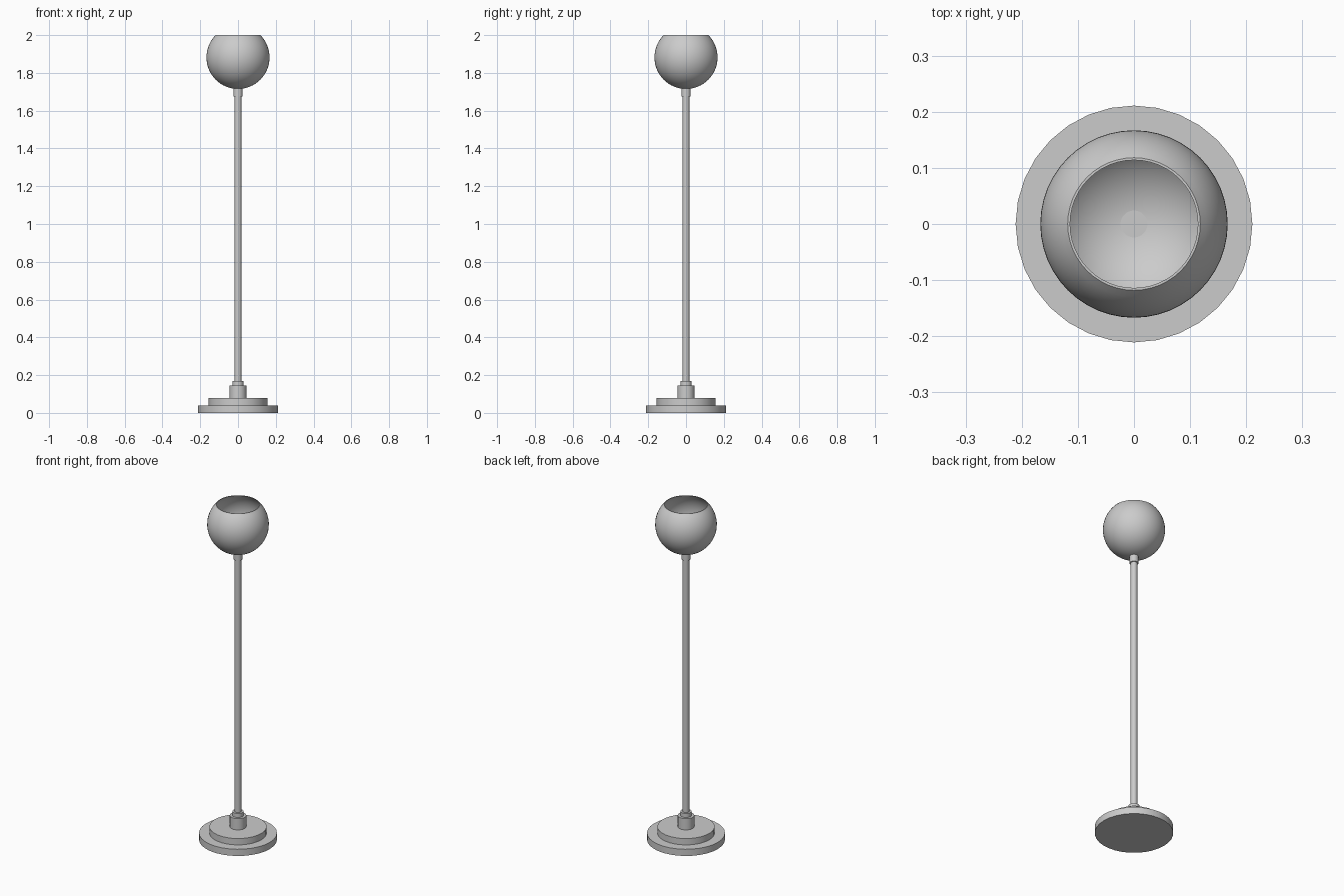
import bpy, math

if "Cube" in bpy.data.objects:
    bpy.data.objects.remove(bpy.data.objects["Cube"])


def smooth(obj):
    bpy.ops.object.select_all(action='DESELECT')
    obj.select_set(True)
    bpy.context.view_layer.objects.active = obj
    bpy.ops.object.shade_smooth_by_angle(angle=math.radians(30))


def disc(name, radius, z0, z1, sides=32):
    bpy.ops.mesh.primitive_cylinder_add(vertices=sides, radius=radius, depth=z1 - z0,
                                        location=(0, 0, (z0 + z1) / 2),
                                        rotation=(0, 0, math.pi / 2))
    obj = bpy.context.object
    obj.name = name
    smooth(obj)
    return obj


def lathe(name, profile, sides):
    """Revolve a closed (r, z) profile whose ends lie on the axis."""
    verts = [(0, 0, profile[0][1])]
    for r, z in profile[1:-1]:
        for i in range(sides):
            a = 2 * math.pi * i / sides
            verts.append((r * math.cos(a), r * math.sin(a), z))
    verts.append((0, 0, profile[-1][1]))
    rings, last = len(profile) - 2, len(verts) - 1
    faces = []
    for i in range(sides):
        j = (i + 1) % sides
        faces.append((0, 1 + j, 1 + i))
        for k in range(rings - 1):
            a, b = 1 + k * sides, 1 + (k + 1) * sides
            faces.append((a + i, a + j, b + j, b + i))
        top = 1 + (rings - 1) * sides
        faces.append((top + i, top + j, last))
    mesh = bpy.data.meshes.new(name)
    mesh.from_pydata(verts, [], faces)
    obj = bpy.data.objects.new(name, mesh)
    bpy.context.collection.objects.link(obj)
    smooth(obj)
    return obj


# Stepped base
disc("base_plate", 0.211, 0.0, 0.04)
disc("base_step", 0.155, 0.04, 0.078)

# Collars and pole
disc("base_collar", 0.045, 0.078, 0.145)
disc("pole_collar", 0.03, 0.145, 0.169)
disc("pole", 0.018, 0.169, 1.675)
disc("shade_neck", 0.024, 1.675, 1.722)

# Thin open globe shade: outer arc up to the rim, then inner arc back down
centre, outer, inner, steps = 1.882, 0.167, 0.164, 24
rim_z = 2.0 - centre


def arc(radius):
    end = math.pi - math.acos(rim_z / radius)
    return [(radius * math.sin(end * k / steps), centre - radius * math.cos(end * k / steps))
            for k in range(steps + 1)]


lathe("globe_shade", arc(outer) + arc(inner)[::-1], 48)
